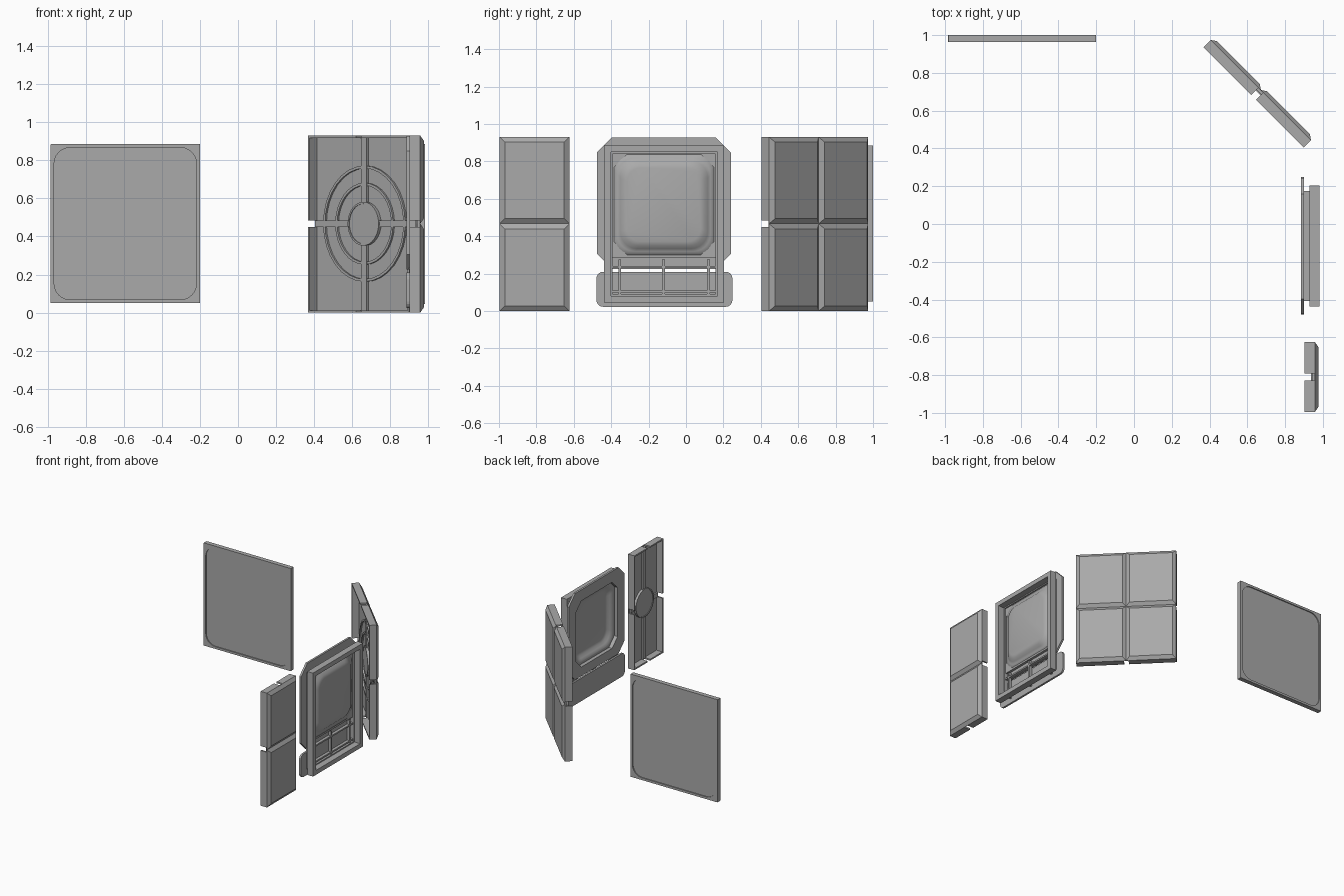
import bpy, bmesh, math
from mathutils import Vector

if "Cube" in bpy.data.objects:
    bpy.data.objects.remove(bpy.data.objects["Cube"], do_unlink=True)

grey = bpy.data.materials.new("plain_grey")
grey.use_nodes = True
COLOUR = (0.4, 0.4, 0.4, 1)
grey.diffuse_color = COLOUR
grey.node_tree.nodes["Principled BSDF"].inputs["Base Color"].default_value = COLOUR


class Part:
    """A mesh built on an upright plane: u sideways, z up, w along the facing direction."""

    def __init__(self, name, origin, angle):
        self.name, self.o = name, Vector(origin)
        self.n = Vector((math.cos(angle), math.sin(angle), 0))
        self.u = Vector((-math.sin(angle), math.cos(angle), 0))
        self.bm = bmesh.new()

    def loft(self, loops, closed=False, caps=True):
        """Bridge a list of (outline, w) loops; closed makes a ring."""
        rows = [[self.bm.verts.new(self.o + self.u * a + self.n * w + Vector((0, 0, z)))
                 for a, z in outline] for outline, w in loops]
        pairs = list(zip(rows, rows[1:])) + ([(rows[-1], rows[0])] if closed else [])
        for r, s in pairs:
            for i in range(len(r)):
                j = (i + 1) % len(r)
                self.bm.faces.new((r[i], r[j], s[j], s[i]))
        if caps and not closed:
            self.bm.faces.new(rows[0])
            self.bm.faces.new(rows[-1])

    def box(self, u0, z0, u1, z1, w0, w1):
        o = rect(u0, z0, u1, z1)
        self.loft([(o, w0), (o, w1)])

    def ring(self, outer, inner, w0, w1):
        self.loft([(outer, w0), (outer, w1), (inner, w1), (inner, w0)], closed=True)

    def finish(self, smooth=False, thickness=0):
        bmesh.ops.recalc_face_normals(self.bm, faces=self.bm.faces)
        mesh = bpy.data.meshes.new(self.name)
        self.bm.to_mesh(mesh)
        self.bm.free()
        mesh.materials.append(grey)
        ob = bpy.data.objects.new(self.name, mesh)
        bpy.context.collection.objects.link(ob)
        if thickness:
            mod = ob.modifiers.new("thickness", 'SOLIDIFY')
            mod.thickness, mod.offset = thickness, 0
        if smooth:
            bpy.context.view_layer.objects.active = ob
            ob.select_set(True)
            bpy.ops.object.shade_smooth_by_angle(angle=math.radians(40))
            ob.select_set(False)


def rect(u0, z0, u1, z1, r=0, seg=1):
    """Rectangle outline; r with seg 1 chamfers the corners, more segments round them."""
    if r == 0:
        return [(u0, z0), (u1, z0), (u1, z1), (u0, z1)]
    centres = [(u1 - r, z1 - r), (u0 + r, z1 - r), (u0 + r, z0 + r), (u1 - r, z0 + r)]
    return [(cu + r * math.cos(a), cz + r * math.sin(a))
            for k, (cu, cz) in enumerate(centres)
            for a in [math.pi / 2 * (k + i / seg) for i in range(seg + 1)]]


def inset(b, d):
    return (b[0] + d, b[1] + d, b[2] - d, b[3] - d)


def circle(r, z, n=32):
    return [(r * math.cos(2 * math.pi * i / n), z + r * math.sin(2 * math.pi * i / n))
            for i in range(n)]


# Flat slab with a shallow rounded recess on both faces
slab = Part("flat_panel", (-0.592, 1.0, 0), -math.pi / 2)
edge = (-0.392, 0.05, 0.392, 0.885)
outer = rect(*edge, 0.002, 6)
inner = rect(*inset(edge, 0.018), 0.085, 6)
slab.loft([(inner, 0.008), (inner, 0), (outer, 0), (outer, 0.036), (inner, 0.036), (inner, 0.028)])
slab.finish()


# Tiled wall panel: bevelled tiles outside, open tray with ribs inside
TOP, MID, FLOOR, DEEP = 0.93, 0.467, 0.053, 0.074


def tiled_panel(name, origin, angle, width, cols, ring_radii):
    h = width / 2
    tiles = Part(name + "_tiles", origin, angle)
    step = width / cols
    for c in range(cols):
        for z0, z1 in ((0, MID), (MID, TOP)):
            b = (-h + c * step, z0, -h + (c + 1) * step, z1)
            tiles.loft([(rect(*b), FLOOR), (rect(*b), FLOOR + 0.002),
                        (rect(*inset(b, 0.027)), DEEP)])
    tiles.finish()

    # rim walls, notched halfway along each side
    rim = Part(name + "_rim", origin, angle)
    t, gap = 0.012, 0.018
    for s in (-1, 1):
        for z0, z1 in ((0, MID - gap), (MID + gap, TOP)):
            rim.box(*sorted((s * h, s * (h - t)))[:1], z0, max(s * h, s * (h - t)), z1, 0, FLOOR)
        for z0 in (0, TOP - t):
            rim.box(min(s * gap, s * h), z0, max(s * gap, s * h), z0 + t, 0, FLOOR)
    rim.finish()

    # cross bands, hub and round ribs
    ribs = Part(name + "_ribs", origin, angle)
    low = FLOOR - 0.013
    ribs.box(-0.02, t, 0.02, TOP - t, low, FLOOR)
    ribs.box(-h + t, MID - 0.018, h - t, MID + 0.018, low, FLOOR)
    ribs.loft([(circle(0.115, MID), FLOOR), (circle(0.115, MID), low - 0.006),
               (circle(0.105, MID), low - 0.006), (circle(0.105, MID), low - 0.002)])
    for r in ring_radii:
        ribs.ring(circle(r, MID), circle(r - 0.014, MID), low + 0.002, FLOOR)
    ribs.finish()


tiled_panel("wide_panel", (0.633, 0.67, 0), math.pi / 4, 0.75, 2, (0.215, 0.305))
tiled_panel("narrow_panel", (0.902, -0.81, 0), 0, 0.372, 1, ())


# Screen unit: frame, back plates, raised screen dish and lower ribs
def unit_part(name):
    return Part(name, (0.885, 0, 0), 0)


FRAME = (-0.438, 0.045, 0.204, 0.886)
SCREEN = (-0.385, 0.30, 0.15, 0.838)

frame = unit_part("screen_frame")
frame.ring(rect(*FRAME), rect(*inset(FRAME, 0.036)), 0.045, 0.097)
frame.ring(rect(*inset(FRAME, 0.03)), rect(*inset(FRAME, 0.045)), 0.014, 0.046)
frame.finish()

plate = unit_part("upper_back_plate")
plate.ring(rect(-0.476, 0.226, 0.24, 0.928, 0.08), rect(*SCREEN, 0.07), 0, 0.016)
plate.finish()

lower = unit_part("lower_back_plate")
low_shape = rect(-0.479, 0.023, 0.248, 0.21, 0.035, 4)
lower.loft([(low_shape, 0), (low_shape, 0.016)])
lower.finish()

collar = unit_part("screen_collar")
collar.ring(rect(-0.40, 0.285, 0.165, 0.85, 0.002), rect(*SCREEN, 0.07), 0.015, 0.036)
collar.finish()

dish = unit_part("screen_dish")
dish.loft([(rect(*inset(SCREEN, -0.005), 0.07, 6), 0.032),
           (rect(*inset(SCREEN, 0.02), 0.09, 6), 0.034),
           (rect(*inset(SCREEN, 0.035), 0.09, 6), 0.046),
           (rect(*inset(SCREEN, 0.052), 0.08, 6), 0.060),
           (rect(*inset(SCREEN, 0.072), 0.07, 6), 0.066)], caps=False)
dish.bm.verts.ensure_lookup_table()
dish.bm.faces.new(dish.bm.verts[-28:])
dish.finish(smooth=True, thickness=0.006)

grille = unit_part("lower_ribs")
for u in (-0.355, -0.12, 0.12):
    grille.box(u - 0.007, 0.06, u + 0.007, 0.275, 0.014, 0.04)
for z in (0.105, 0.235):
    grille.box(-0.40, z - 0.006, 0.165, z + 0.006, 0.014, 0.04)
grille.finish()
